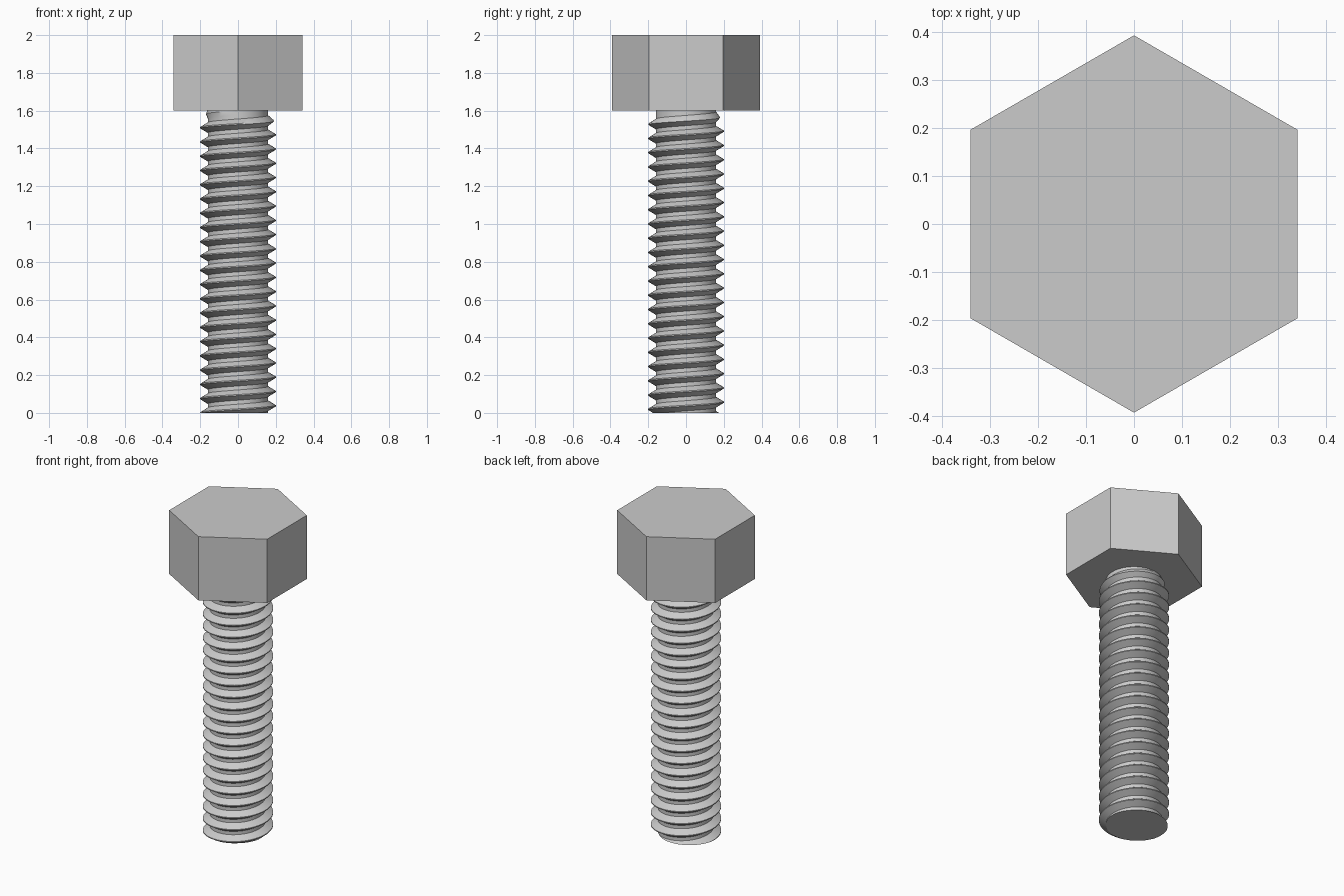
import bpy, bmesh, math

cube = bpy.data.objects.get("Cube")
if cube:
    bpy.data.objects.remove(cube, do_unlink=True)

steel = bpy.data.materials.new("grey_steel")
steel.use_nodes = True
grey = (0.6, 0.6, 0.6, 1)
steel.diffuse_color = grey
steel.node_tree.nodes["Principled BSDF"].inputs["Base Color"].default_value = grey

HEAD_BASE, TOP = 1.6, 2.0
PITCH, CREST, ROOT = 0.0755, 0.2, 0.16
SEGMENTS = 48


def finish(name, bm):
    bmesh.ops.recalc_face_normals(bm, faces=bm.faces)
    mesh = bpy.data.meshes.new(name)
    bm.to_mesh(mesh)
    bm.free()
    mesh.materials.append(steel)
    obj = bpy.data.objects.new(name, mesh)
    bpy.context.collection.objects.link(obj)
    return obj


# Hexagonal head with corners at front and back
bm = bmesh.new()
corners = [math.radians(30 + 60 * i) for i in range(6)]
base = bm.faces.new([bm.verts.new((0.393 * math.cos(a), 0.393 * math.sin(a), HEAD_BASE))
                     for a in corners])
top = bmesh.ops.extrude_face_region(bm, geom=[base], use_keep_orig=True)["geom"]
bmesh.ops.translate(bm, vec=(0, 0, TOP - HEAD_BASE),
                    verts=[v for v in top if isinstance(v, bmesh.types.BMVert)])
finish("hex_head", bm)

# Threaded shank: one ridge profile wound up a right-handed helix
profile = [(0.04, CREST), (0.36, ROOT), (0.64, ROOT), (0.96, CREST)]
rows = [((turn + t) * PITCH, r) for turn in range(-2, 23) for t, r in profile]
bm = bmesh.new()
columns = []
for i in range(SEGMENTS + 1):
    turn = i / SEGMENTS
    a = math.tau * turn + math.pi
    column = []
    for z, r in rows:
        height = z + turn * PITCH
        # Thread runs out beneath the head
        limit = CREST - (CREST - ROOT) * min(1, max(0, (height - 1.53) / 0.07))
        r = min(r, limit)
        column.append(bm.verts.new((r * math.cos(a), r * math.sin(a), height)))
    columns.append(column)
for left, right in zip(columns, columns[1:]):
    for j in range(len(rows) - 1):
        bm.faces.new((left[j], right[j], right[j + 1], left[j + 1]))
bmesh.ops.remove_doubles(bm, verts=bm.verts, dist=0.0001)

# Trim both ends flat and cap them
for z, direction in ((0, -1), (HEAD_BASE, 1)):
    cut = bmesh.ops.bisect_plane(bm, geom=bm.verts[:] + bm.edges[:] + bm.faces[:],
                                 plane_co=(0, 0, z), plane_no=(0, 0, direction),
                                 clear_outer=True)
    rim = [e for e in cut["geom_cut"] if isinstance(e, bmesh.types.BMEdge)]
    bmesh.ops.holes_fill(bm, edges=rim, sides=0)
shank = finish("threaded_shank", bm)
bpy.ops.object.select_all(action="DESELECT")
shank.select_set(True)
bpy.context.view_layer.objects.active = shank
bpy.ops.object.shade_smooth_by_angle(angle=math.radians(30))
